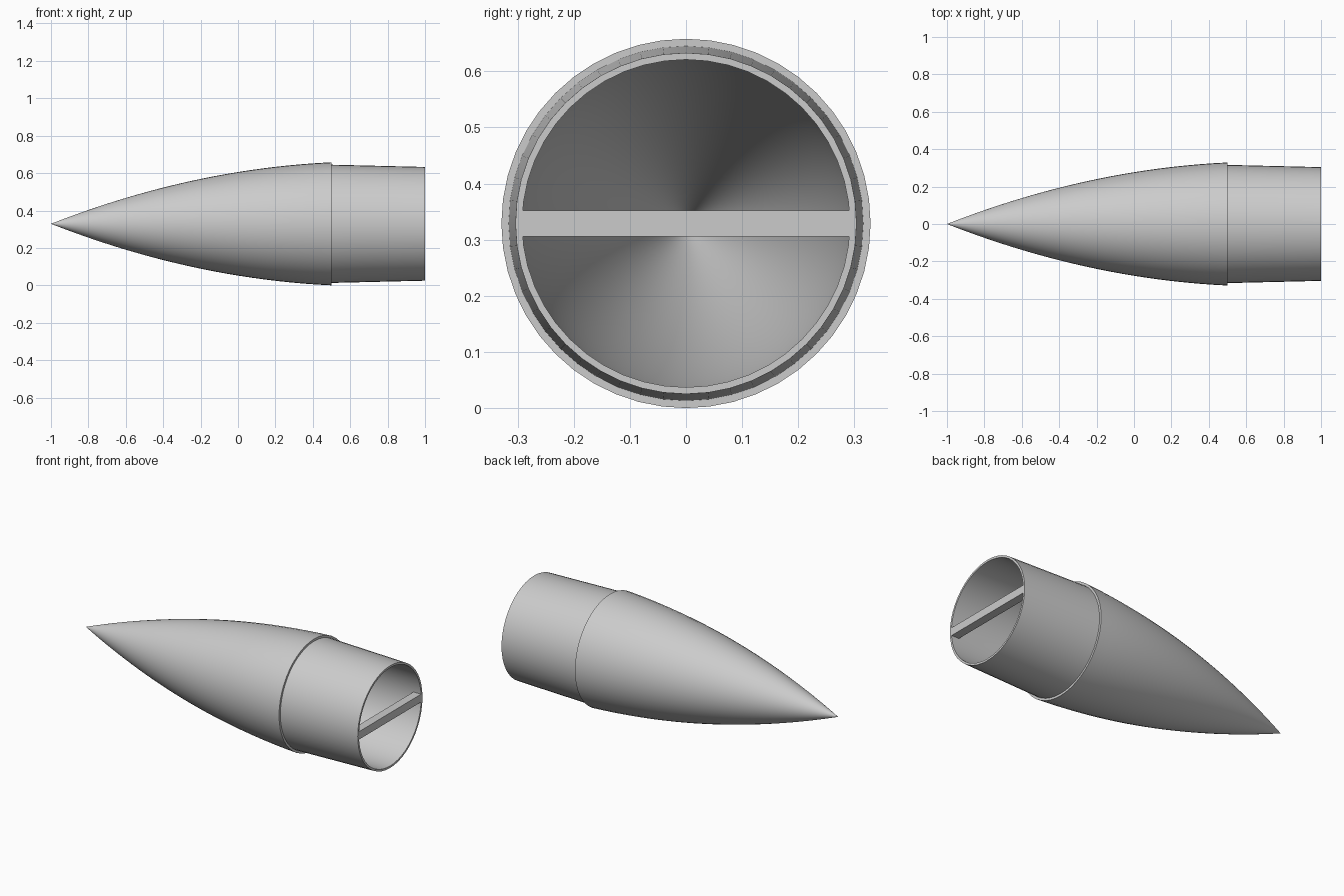
import bpy, bmesh, math
from mathutils import Matrix, Vector

cube = bpy.data.objects.get("Cube")
if cube:
    bpy.data.objects.remove(cube)

RADIUS, STEP_X, TIP_X, END_X = 0.329, 0.5, -1.0, 1.0
INNER, WALL, SIDES, RINGS = 0.292, 0.016, 48, 28

grey = bpy.data.materials.new("light_grey")
grey.use_nodes = True
colour = (0.6, 0.6, 0.6, 1)
grey.diffuse_color = colour
grey.node_tree.nodes["Principled BSDF"].inputs["Base Color"].default_value = colour


def finish(bm, name, smooth):
    bmesh.ops.recalc_face_normals(bm, faces=bm.faces)
    mesh = bpy.data.meshes.new(name)
    bm.to_mesh(mesh)
    bm.free()
    obj = bpy.data.objects.new(name, mesh)
    obj.data.materials.append(grey)
    bpy.context.collection.objects.link(obj)
    if smooth:
        bpy.ops.object.select_all(action='DESELECT')
        obj.select_set(True)
        bpy.context.view_layer.objects.active = obj
        bpy.ops.object.shade_smooth_by_angle(angle=math.radians(30))
    return obj


def ogive(start, radius, bend=0.88):
    """Parabolic nose curve from its tip to the shoulder step."""
    points = []
    for i in range(RINGS + 1):
        t = (i / RINGS) ** 1.4
        r = radius * (2 * t - bend * t * t) / (2 - bend)
        points.append((start + (STEP_X - start) * t, r))
    return points


# Hollow nose and tapered shoulder, turned round the long axis
outer = ogive(TIP_X, RADIUS) + [(STEP_X, 0.316), (END_X, 0.304)]
inner = ogive(TIP_X + 0.06, INNER) + [(END_X, INNER)]
profile = outer + inner[::-1]
bm = bmesh.new()
verts = [bm.verts.new((x, 0, RADIUS + r)) for x, r in profile]
edges = [bm.edges.new(pair) for pair in zip(verts, verts[1:])]
bmesh.ops.spin(bm, geom=verts + edges, cent=(0, 0, RADIUS), axis=(1, 0, 0),
               angle=math.tau, steps=SIDES, use_duplicate=False)
bmesh.ops.remove_doubles(bm, verts=bm.verts, dist=0.0002)
finish(bm, "nose_cone", True)

# Attachment bar across the open end
bm = bmesh.new()
size = Vector((0.05, 2 * INNER + 0.006, 0.047))
place = Matrix.Translation((END_X - size.x / 2, 0, RADIUS))
bmesh.ops.create_cube(bm, size=1, matrix=place @ Matrix.Diagonal(size.to_4d()))
finish(bm, "cross_bar", False)
